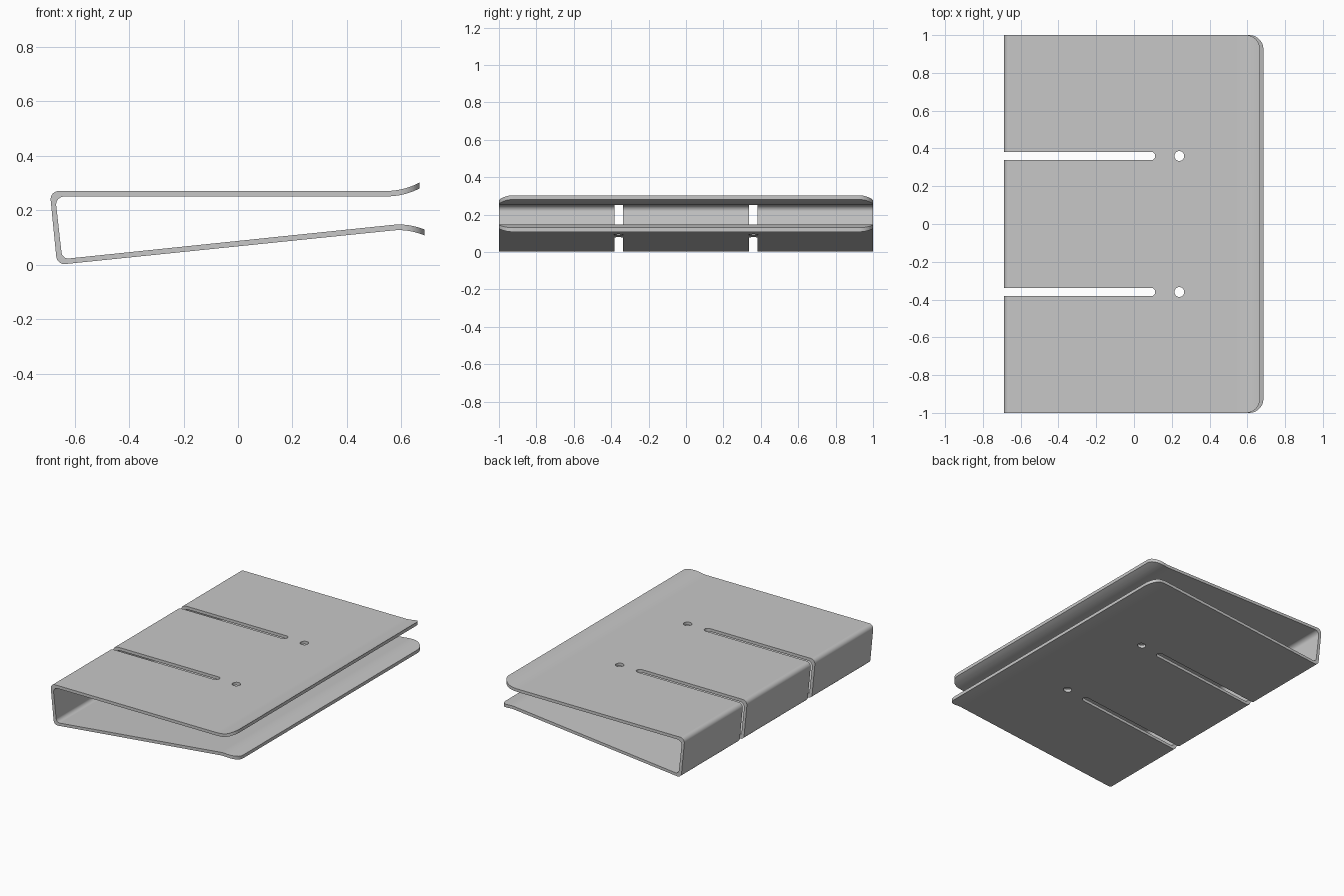
import bpy, bmesh
from math import cos, sin, pi, tan
from mathutils import Vector

cube = bpy.data.objects.get("Cube")
if cube:
    bpy.data.objects.remove(cube, do_unlink=True)

metal = bpy.data.materials.new("Satin grey metal")
metal.use_nodes = True
metal.diffuse_color = (0.575, 0.575, 0.575, 1)
bsdf = next(n for n in metal.node_tree.nodes if n.type == 'BSDF_PRINCIPLED')
bsdf.inputs["Base Color"].default_value = metal.diffuse_color


def prism(name, points, direction):
    """Extrude a closed outline of 3D points along a direction."""
    bm = bmesh.new()
    face = bm.faces.new([bm.verts.new(p) for p in points])
    top = bmesh.ops.extrude_face_region(bm, geom=[face])
    verts = [v for v in top["geom"] if isinstance(v, bmesh.types.BMVert)]
    bmesh.ops.translate(bm, verts=verts, vec=direction)
    bmesh.ops.recalc_face_normals(bm, faces=bm.faces)
    mesh = bpy.data.meshes.new(name)
    bm.to_mesh(mesh)
    bm.free()
    mesh.materials.append(metal)
    obj = bpy.data.objects.new(name, mesh)
    bpy.context.collection.objects.link(obj)
    return obj


def curve(a, b, c, steps=10):
    """Quadratic curve from a to c, pulled towards b."""
    a, b, c = Vector(a), Vector(b), Vector(c)
    return [a.lerp(b, i / steps).lerp(b.lerp(c, i / steps), i / steps)
            for i in range(steps + 1)]


def fillet(before, corner, after, radius, steps=8):
    """Circular arc that rounds a corner."""
    p = Vector(corner)
    u = (Vector(before) - p).normalized()
    v = (Vector(after) - p).normalized()
    half = u.angle(v) / 2
    centre = p + (u + v).normalized() * radius / sin(half)
    start = (p + u * radius / tan(half) - centre).normalized()
    end = (p + v * radius / tan(half) - centre).normalized()
    return [centre + start.slerp(end, i / steps).normalized() * radius
            for i in range(steps + 1)]


def arc(x, y, r, start, end, steps):
    return [(x + r * cos(start + (end - start) * i / steps),
             y + r * sin(start + (end - start) * i / steps)) for i in range(steps + 1)]


# Bent sheet: side profile with rounded bends and curled lips
top_out, low_out = (-0.691, 0.271), (-0.664, 0.0)
top_in, low_in = (-0.671, 0.251), (-0.645, 0.021)
upper_lip = curve((0.54, 0.271), (0.61, 0.271), (0.667, 0.303))
upper_under = curve((0.667, 0.281), (0.61, 0.251), (0.54, 0.251))
lower_lip = curve((0.57, 0.147), (0.625, 0.1525), (0.685, 0.13))
lower_under = curve((0.685, 0.108), (0.625, 0.132), (0.57, 0.1265))
profile = (upper_lip + upper_under
           + fillet(upper_under[-1], top_in, low_in, 0.03)
           + fillet(top_in, low_in, lower_lip[0], 0.025)
           + lower_lip + lower_under
           + fillet(lower_under[-1], low_out, top_out, 0.03)
           + fillet(low_out, top_out, upper_lip[0], 0.03))
clip = prism("bent_sheet_clip", [(p.x, -1, p.y) for p in profile], (0, 2, 0))

# Cutters for slots, holes and rounded lip corners
cutters = []


def cutter(name, outline, z0, z1):
    obj = prism(name, [(x, y, z0) for x, y in outline], (0, 0, z1 - z0))
    obj.hide_render = True
    cutters.append(obj)


for side in (-1, 1):
    y = 0.36 * side
    slot = [(-0.8, y - 0.0225)] + arc(0.09, y, 0.0225, -pi / 2, pi / 2, 12) + [(-0.8, y + 0.0225)]
    cutter("slot_cutter", slot, -0.1, 0.4)
    cutter("hole_cutter", arc(0.24, y, 0.026, 0, 2 * pi, 24)[:-1], -0.1, 0.4)
    for tip, z0, z1 in ((0.667, 0.2, 0.4), (0.685, -0.1, 0.2)):
        r = 0.075
        corner = [(px, py * side) for px, py in arc(tip - r, 1 - r, r, 0, pi / 2, 12)]
        corner += [(tip - r, 1.1 * side), (tip + 0.1, 1.1 * side), (tip + 0.1, (1 - r) * side)]
        cutter("corner_cutter", corner, z0, z1)

bpy.ops.object.select_all(action='DESELECT')
clip.select_set(True)
bpy.context.view_layer.objects.active = clip
for obj in cutters:
    mod = clip.modifiers.new("cut", 'BOOLEAN')
    mod.operation = 'DIFFERENCE'
    mod.solver = 'EXACT'
    mod.object = obj
    bpy.ops.object.modifier_apply(modifier=mod.name)
for obj in cutters:
    bpy.data.objects.remove(obj, do_unlink=True)

# Smooth bends, crisp sheet edges
bpy.ops.object.shade_smooth_by_angle(angle=pi / 6)
weighted = clip.modifiers.new("flat_faces", 'WEIGHTED_NORMAL')
weighted.keep_sharp = True
